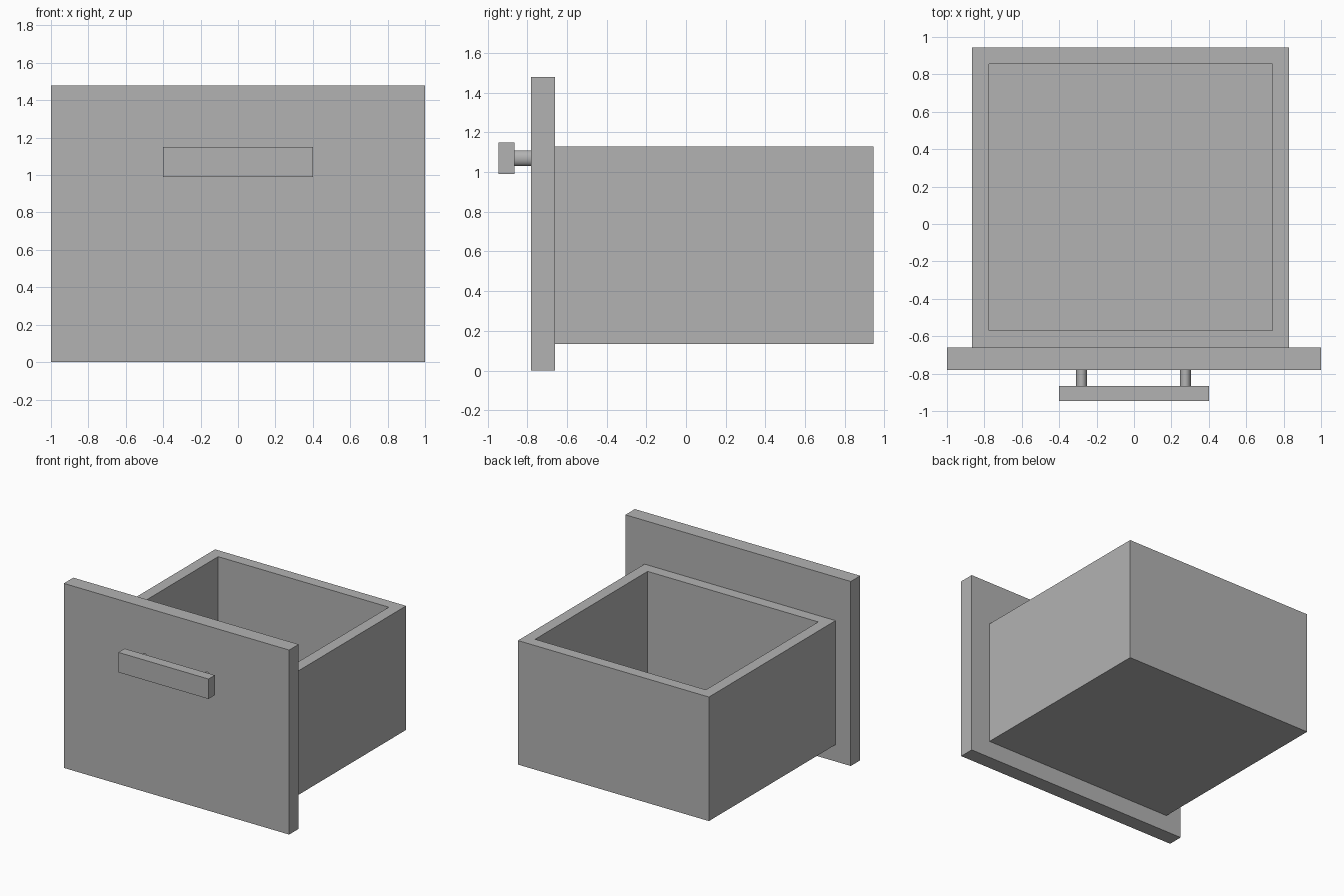
import bpy
import bmesh
from mathutils import Matrix, Vector

cube = bpy.data.objects.get("Cube")
if cube:
    bpy.data.objects.remove(cube, do_unlink=True)

# Single flat colour
grey = bpy.data.materials.new("plain_grey")
grey.use_nodes = True
colour = (0.45, 0.45, 0.45, 1)
grey.diffuse_color = colour
grey.node_tree.nodes["Principled BSDF"].inputs["Base Color"].default_value = colour


def finish(name, bm):
    mesh = bpy.data.meshes.new(name)
    bm.to_mesh(mesh)
    bm.free()
    mesh.materials.append(grey)
    obj = bpy.data.objects.new(name, mesh)
    bpy.context.collection.objects.link(obj)
    return obj


def block(low, high):
    """Box mesh spanning two opposite corners."""
    low, high = Vector(low), Vector(high)
    bm = bmesh.new()
    matrix = Matrix.Translation((low + high) / 2) @ Matrix.Diagonal(high - low).to_4x4()
    bmesh.ops.create_cube(bm, size=1, matrix=matrix)
    return bm


# Front panel and handle bar
finish("front_panel", block((-1, -0.78, 0), (1, -0.66, 1.48)))
finish("handle_bar", block((-0.4, -0.945, 0.99), (0.4, -0.865, 1.15)))

# Open drawer box: inset the top for the rim, then push the inner face down
wall = 0.09
bm = block((-0.865, -0.66, 0.135), (0.83, 0.945, 1.13))
top = max(bm.faces, key=lambda f: f.calc_center_median().z)
bmesh.ops.inset_region(bm, faces=[top], thickness=wall, use_even_offset=True)
well = bmesh.ops.extrude_face_region(bm, geom=[top])["geom"]
floor_verts = [v for v in well if isinstance(v, bmesh.types.BMVert)]
bmesh.ops.translate(bm, verts=floor_verts, vec=(0, 0, -0.905))
if top.is_valid:
    bmesh.ops.delete(bm, geom=[top], context="FACES_ONLY")
bmesh.ops.recalc_face_normals(bm, faces=bm.faces)
finish("drawer_box", bm)

# Slightly flattened round posts joining the handle to the panel
for side, x in (("left", 0.275), ("right", -0.28)):
    bm = bmesh.new()
    matrix = (Matrix.Translation((x, -0.82, 1.07))
              @ Matrix.Diagonal((0.03, 0.1, 0.04, 1))
              @ Matrix.Rotation(1.5708, 4, "X"))
    bmesh.ops.create_cone(bm, cap_ends=True, segments=16, radius1=1, radius2=1,
                          depth=1, matrix=matrix)
    post = finish(side + "_handle_post", bm)
    bpy.ops.object.select_all(action="DESELECT")
    post.select_set(True)
    bpy.context.view_layer.objects.active = post
    bpy.ops.object.shade_smooth_by_angle()
